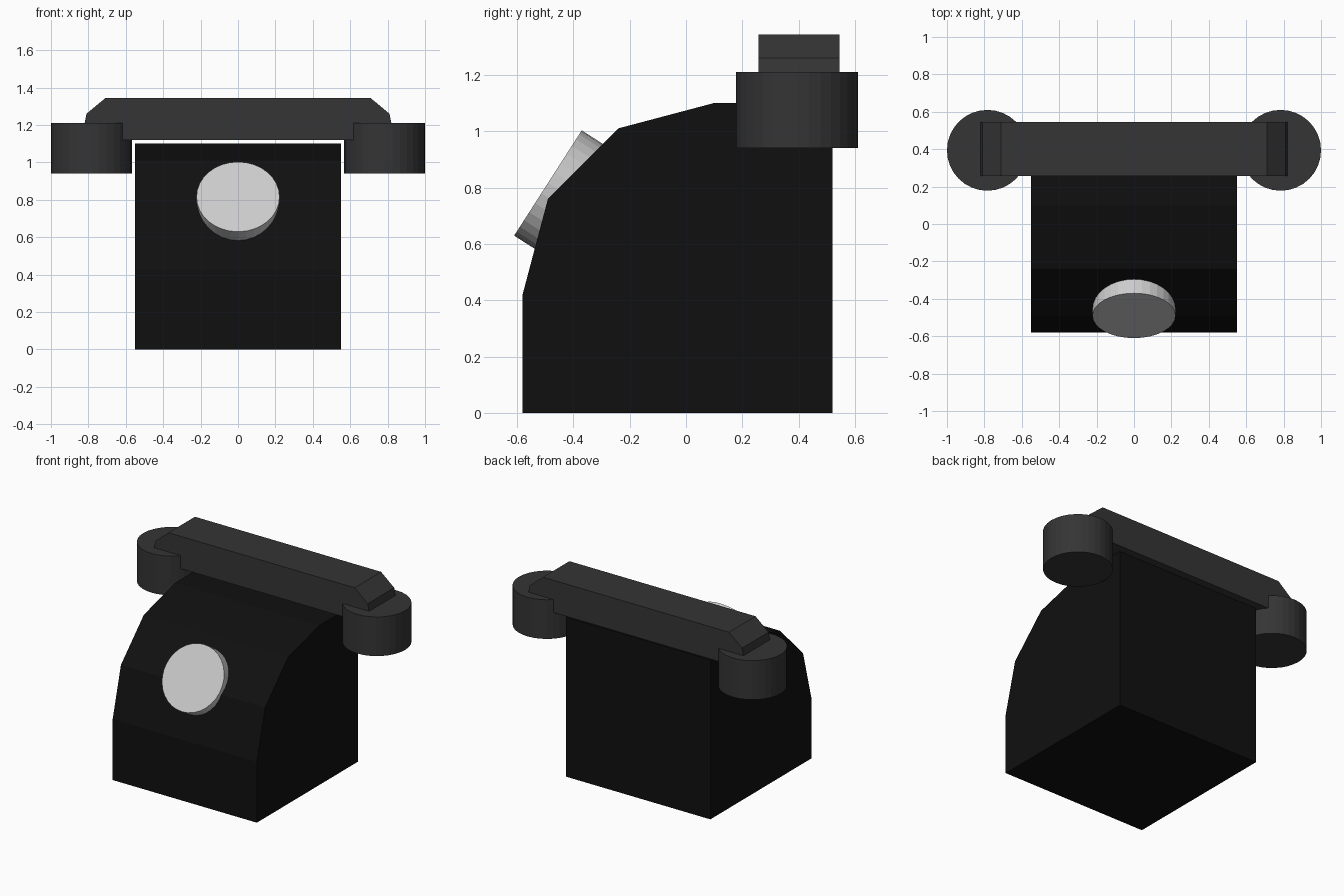
import bpy, bmesh, math
from mathutils import Vector

if "Cube" in bpy.data.objects:
    bpy.data.objects.remove(bpy.data.objects["Cube"])


def material(name, value):
    m = bpy.data.materials.new(name)
    m.diffuse_color = (value, value, value, 1)
    m.use_nodes = True
    m.node_tree.nodes["Principled BSDF"].inputs["Base Color"].default_value = m.diffuse_color
    return m


def extrude_profile(name, points, offset, mat):
    """Closed prism from a planar outline pushed along offset."""
    bm = bmesh.new()
    face = bm.faces.new([bm.verts.new(p) for p in points])
    new = bmesh.ops.extrude_face_region(bm, geom=[face], use_keep_orig=True)["geom"]
    bmesh.ops.translate(bm, vec=Vector(offset),
                        verts=[v for v in new if isinstance(v, bmesh.types.BMVert)])
    bmesh.ops.recalc_face_normals(bm, faces=bm.faces)
    mesh = bpy.data.meshes.new(name)
    bm.to_mesh(mesh)
    bm.free()
    mesh.materials.append(mat)
    obj = bpy.data.objects.new(name, mesh)
    bpy.context.collection.objects.link(obj)
    return obj


def cylinder(name, radius, depth, location, mat, tilt=0.0):
    bpy.ops.mesh.primitive_cylinder_add(vertices=32, radius=radius, depth=depth,
                                        location=location, rotation=(tilt, 0, 0))
    obj = bpy.context.object
    obj.name = name
    obj.data.materials.append(mat)
    return obj


black = material("black", 0.005)
dark_grey = material("dark_grey", 0.035)
light_grey = material("light_grey", 0.65)

# Body: faceted curved front, flat back
side = [(-0.58, 0), (-0.58, 0.42), (-0.49, 0.76), (-0.24, 1.01),
        (0.10, 1.10), (0.52, 1.10), (0.52, 0)]
extrude_profile("body", [(-0.55, y, z) for y, z in side], (1.10, 0, 0), black)

# Dial: tilted disc sunk into the sloping front
tilt = 1.0
depth = 0.16
axis = Vector((0, -math.sin(tilt), math.cos(tilt)))
cylinder("dial", 0.222, depth, Vector((0, -0.49, 0.816)) - axis * depth / 2, light_grey, tilt)

# Handset bar with chamfered ends
half = [(0.82, 1.12), (0.82, 1.21), (0.81, 1.26), (0.71, 1.343)]
outline = half + [(-x, z) for x, z in reversed(half)]
extrude_profile("handset_bar", [(x, 0.257, z) for x, z in outline], (0, 0.288, 0), dark_grey)

# Earpiece and mouthpiece
for name, s in (("earpiece", -1), ("mouthpiece", 1)):
    cylinder(name, 0.216, 0.27, (s * 0.784, 0.394, 1.075), dark_grey)
